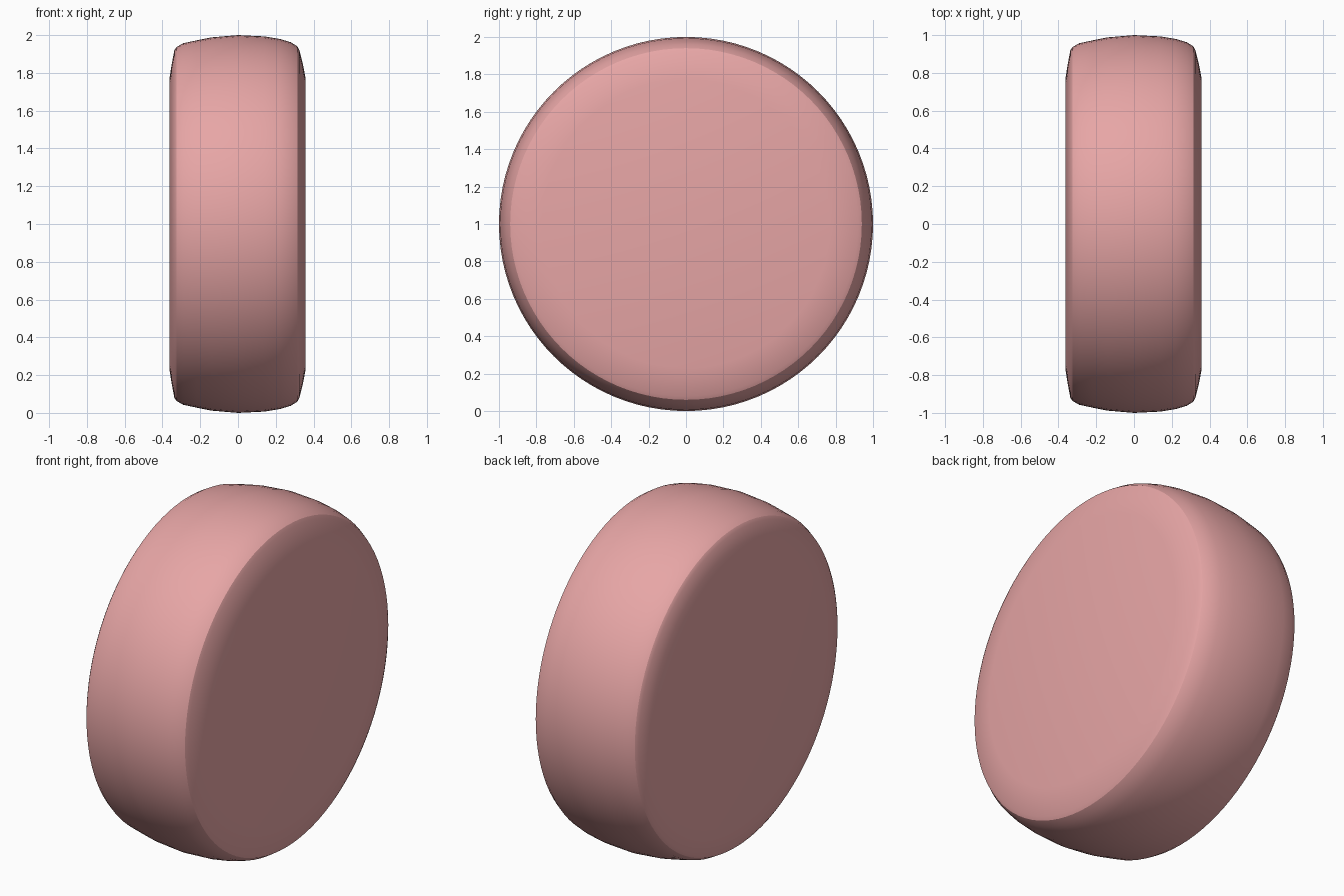
import bpy, bmesh, math

if "Cube" in bpy.data.objects:
    bpy.data.objects.remove(bpy.data.objects["Cube"])

# Half-section of the tyre: (x along the axle, radius)
PROFILE = [
    (-0.363, 0.0), (-0.363, 0.77), (-0.352, 0.84), (-0.337, 0.92), (-0.325, 0.937),
    (-0.29, 0.957), (-0.22, 0.972), (-0.14, 0.988), (0.0, 1.0), (0.14, 0.993),
    (0.22, 0.98), (0.28, 0.962), (0.315, 0.94), (0.325, 0.92), (0.345, 0.84),
    (0.358, 0.77), (0.358, 0.0),
]
SIDES = 96


def lathe_x(name, profile, centre_z):
    """Spin a profile about the x axis and close it into a solid."""
    bm = bmesh.new()
    verts = [bm.verts.new((x, 0, r)) for x, r in profile]
    edges = [bm.edges.new(pair) for pair in zip(verts, verts[1:])]
    bmesh.ops.spin(bm, geom=verts + edges, cent=(0, 0, 0), axis=(1, 0, 0),
                   angle=math.tau, steps=SIDES, use_duplicate=False)
    bmesh.ops.remove_doubles(bm, verts=bm.verts, dist=0.0005)
    bmesh.ops.recalc_face_normals(bm, faces=bm.faces)
    mesh = bpy.data.meshes.new(name)
    bm.to_mesh(mesh)
    bm.free()
    obj = bpy.data.objects.new(name, mesh)
    obj.location.z = centre_z
    bpy.context.collection.objects.link(obj)
    return obj


# Solid wheel with rounded tread and bevelled flat side faces
wheel = lathe_x("wheel", PROFILE, 1.0)
bpy.context.view_layer.objects.active = wheel
wheel.select_set(True)
bpy.ops.object.shade_smooth_by_angle(angle=math.radians(25))

# Pink finish
pink = bpy.data.materials.new("pink")
pink.diffuse_color = (0.8, 0.38, 0.38, 1)
pink.use_nodes = True
pink.node_tree.nodes["Principled BSDF"].inputs["Base Color"].default_value = pink.diffuse_color
wheel.data.materials.append(pink)
